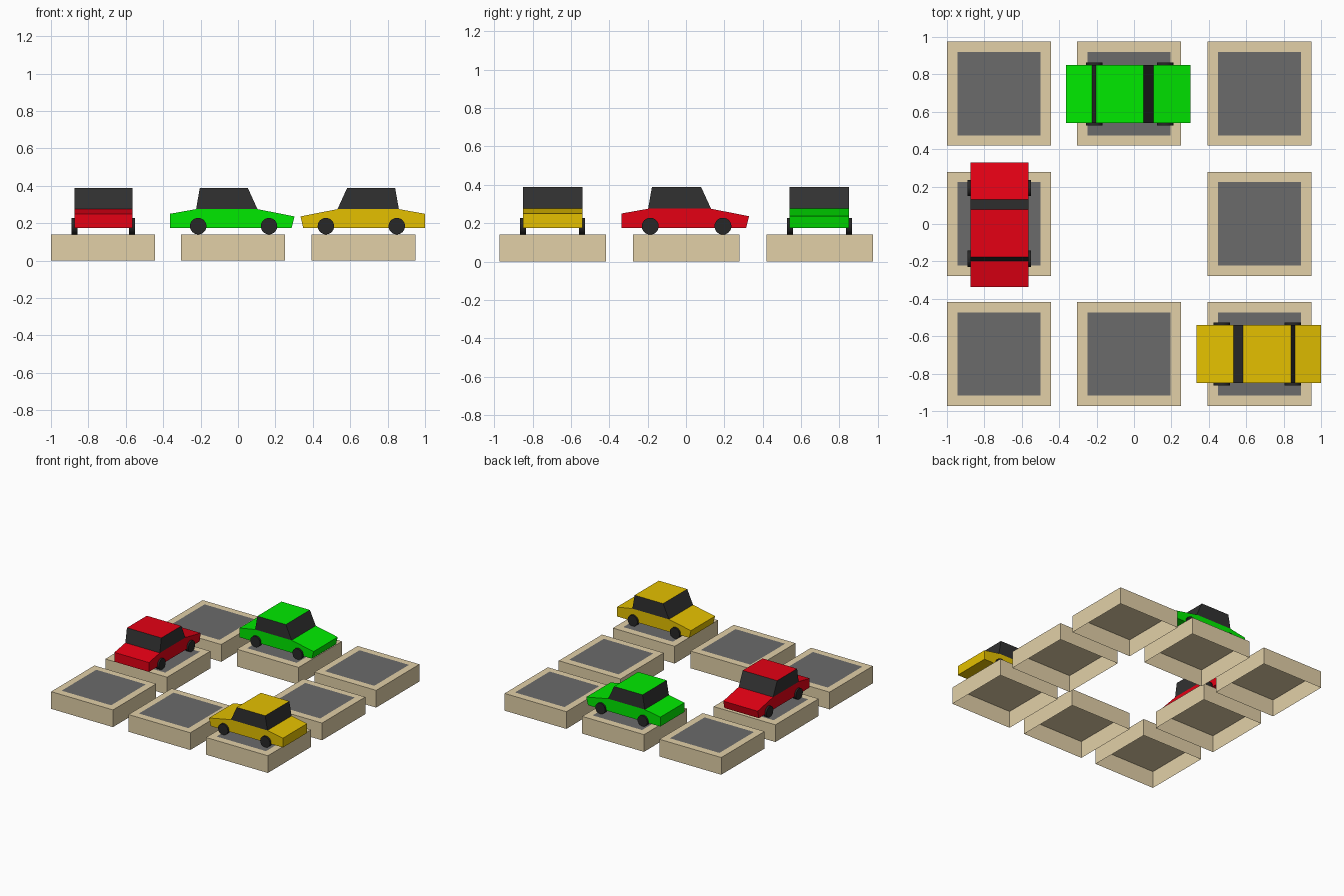
import bpy, bmesh
from math import radians
from mathutils import Matrix, Vector

if "Cube" in bpy.data.objects:
    bpy.data.objects.remove(bpy.data.objects["Cube"])


def material(name, color):
    m = bpy.data.materials.new(name)
    m.diffuse_color = (*color, 1)
    m.use_nodes = True
    m.node_tree.nodes["Principled BSDF"].inputs["Base Color"].default_value = m.diffuse_color
    return m


TAN = material("tan", (0.76, 0.63, 0.39))
GREY = material("asphalt", (0.147, 0.147, 0.147))
GLASS = material("window_dark", (0.031, 0.031, 0.031))
RUBBER = material("tyre_dark", (0.02, 0.02, 0.02))


def finish(name, bm, mats, matrix=Matrix()):
    me = bpy.data.meshes.new(name)
    bm.to_mesh(me)
    bm.free()
    for m in mats:
        me.materials.append(m)
    me.transform(matrix)
    ob = bpy.data.objects.new(name, me)
    bpy.context.collection.objects.link(ob)
    return ob


def prism(profile, width):
    """Extrude a side profile (x, z) symmetrically across y."""
    bm = bmesh.new()
    face = bm.faces.new([bm.verts.new((x, -width / 2, z)) for x, z in profile])
    ext = bmesh.ops.extrude_face_region(bm, geom=[face], use_keep_orig=True)
    moved = [v for v in ext["geom"] if isinstance(v, bmesh.types.BMVert)]
    bmesh.ops.translate(bm, verts=moved, vec=(0, width, 0))
    bmesh.ops.recalc_face_normals(bm, faces=bm.faces)
    return bm


# Hollow tile, open underneath, its top inset with a dark panel
def tile(x, y):
    bm = bmesh.new()
    bmesh.ops.create_cube(bm, size=1, matrix=Matrix.LocRotScale(
        Vector((x, y, 0.07)), None, Vector((0.556, 0.556, 0.14))))
    bm.normal_update()
    bmesh.ops.delete(bm, geom=[f for f in bm.faces if f.normal.z < -0.9],
                     context='FACES_ONLY')
    finish("tile_block", bm, [TAN])
    bm = bmesh.new()
    bmesh.ops.create_grid(bm, x_segments=1, y_segments=1, size=0.2225,
                          matrix=Matrix.Translation((x, y, 0.1415)))
    finish("tile_panel", bm, [GREY])


BODY = [(-0.333, 0.174), (0.318, 0.174), (0.333, 0.236),
        (0.135, 0.275), (-0.193, 0.275), (-0.333, 0.25)]
CABIN = [(-0.193, 0.275), (0.135, 0.275), (0.083, 0.389), (-0.173, 0.389)]


# Car pointing along +x, turned and placed
def car(color_name, color, x, y, angle):
    paint = material(color_name + "_paint", color)
    place = Matrix.Translation((x, y, 0)) @ Matrix.Rotation(radians(angle), 4, 'Z')
    finish(color_name + "_car_body", prism(BODY, 0.31), [paint], place)

    # dark windows with a painted roof face
    bm = prism(CABIN, 0.31)
    bm.normal_update()
    for f in bm.faces:
        f.material_index = int(f.normal.z > 0.9)
    finish(color_name + "_car_cabin", bm, [GLASS, paint], place)

    # wheels
    for wx in (-0.182, 0.197):
        for wy in (-0.154, 0.154):
            bm = bmesh.new()
            bmesh.ops.create_cone(
                bm, cap_ends=True, segments=32, radius1=0.044, radius2=0.044,
                depth=0.031, matrix=Matrix.Translation((wx, wy, 0.184))
                @ Matrix.Rotation(radians(90), 4, 'X'))
            for f in bm.faces:
                f.smooth = len(f.verts) == 4
            for e in bm.edges:
                e.smooth = e.calc_face_angle(0) < radians(30)
            finish(color_name + "_car_wheel", bm, [RUBBER], place)


# Ring of eight tiles, centre left empty
XS, YS = (-0.722, -0.0265, 0.6715), (-0.6945, 0.001, 0.697)
for i, tx in enumerate(XS):
    for j, ty in enumerate(YS):
        if (i, j) != (1, 1):
            tile(tx, ty)

car("green", (0.0, 0.82, 0.0), -0.031, 0.695, 0)
car("red", (0.78, 0.0, 0.007), -0.72, -0.0045, 90)
car("yellow", (0.78, 0.53, 0.0), 0.667, -0.695, 180)
